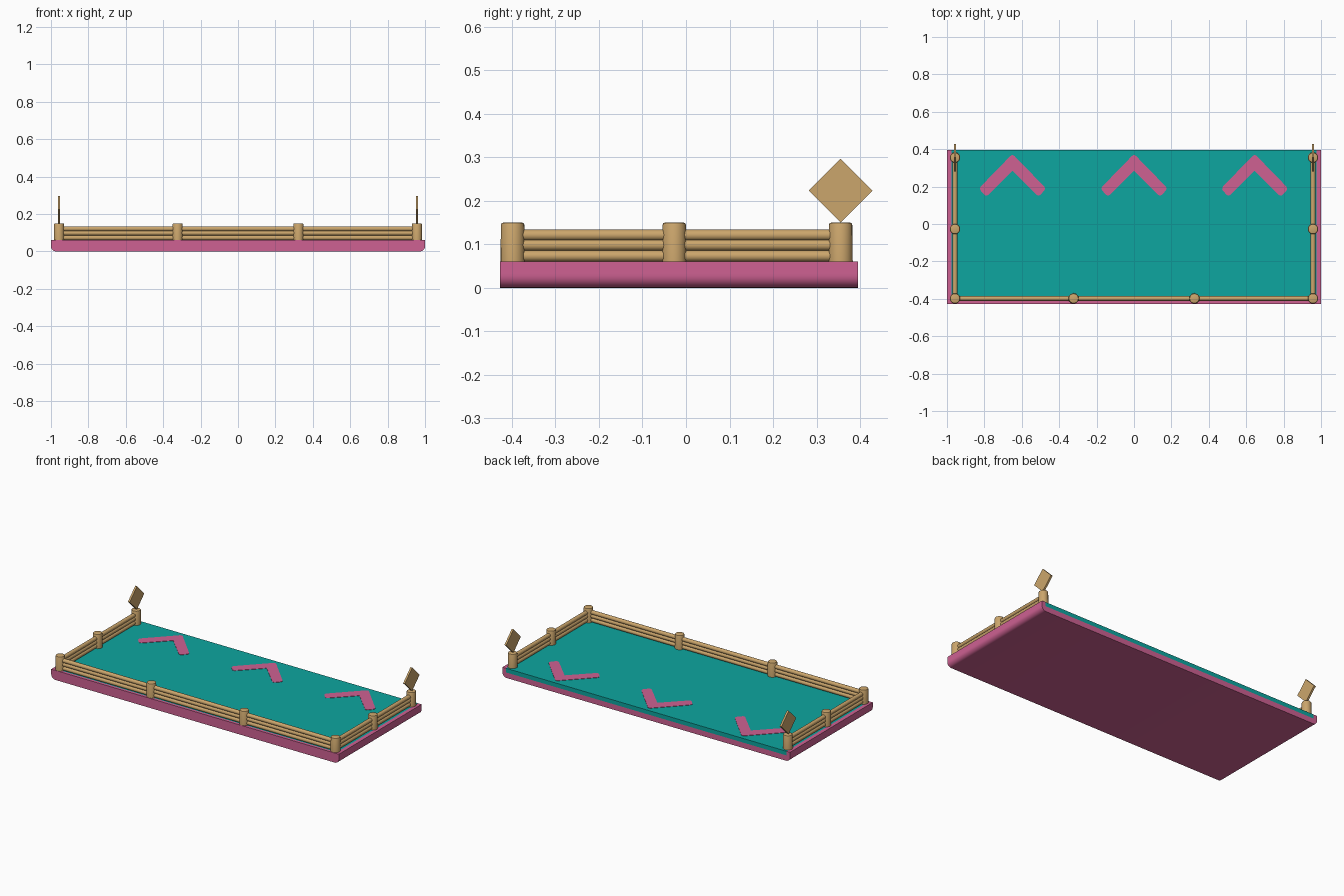
import bpy
import bmesh
import math
from mathutils import Vector

cube = bpy.data.objects.get("Cube")
if cube:
    bpy.data.objects.remove(cube, do_unlink=True)


def material(name, rgb):
    m = bpy.data.materials.new(name)
    m.use_nodes = True
    m.diffuse_color = (*rgb, 1)
    m.node_tree.nodes["Principled BSDF"].inputs["Base Color"].default_value = (*rgb, 1)
    return m


pink = material("pink", (0.62, 0.12, 0.29))
teal = material("teal", (0.004, 0.38, 0.35))
wood = material("tan wood", (0.60, 0.38, 0.15))


def finish(name, bm, mat, smooth=False):
    bmesh.ops.recalc_face_normals(bm, faces=bm.faces)
    mesh = bpy.data.meshes.new(name)
    bm.to_mesh(mesh)
    bm.free()
    mesh.materials.append(mat)
    ob = bpy.data.objects.new(name, mesh)
    bpy.context.collection.objects.link(ob)
    if smooth:
        bpy.ops.object.select_all(action="DESELECT")
        ob.select_set(True)
        bpy.context.view_layer.objects.active = ob
        bpy.ops.object.shade_smooth_by_angle(angle=math.radians(40))
    return ob


def prism(name, points, direction, mat, smooth=False):
    """Extrude a closed outline along a direction."""
    bm = bmesh.new()
    face = bm.faces.new([bm.verts.new(p) for p in points])
    new = bmesh.ops.extrude_face_region(bm, geom=[face])["geom"]
    verts = [v for v in new if isinstance(v, bmesh.types.BMVert)]
    bmesh.ops.translate(bm, verts=verts, vec=direction)
    return finish(name, bm, mat, smooth)


def box(name, x0, x1, y0, y1, z0, z1, mat):
    outline = [(x0, y0, z0), (x1, y0, z0), (x1, y1, z0), (x0, y1, z0)]
    return prism(name, outline, (0, 0, z1 - z0), mat)


def rod(name, start, end, r0, r1, mat, sides=16, bevel=0):
    """Round bar between two points, with optional softened far end."""
    a, b = Vector(start), Vector(end)
    bm = bmesh.new()
    bmesh.ops.create_cone(bm, cap_ends=True, segments=sides,
                          radius1=r0, radius2=r1, depth=(b - a).length)
    if bevel:
        rim = [e for e in bm.edges if all(v.co.z > 0 for v in e.verts)]
        bmesh.ops.bevel(bm, geom=rim, offset=bevel, segments=2,
                        affect="EDGES", profile=0.5)
    turn = (b - a).to_track_quat("Z", "Y").to_matrix()
    bmesh.ops.rotate(bm, verts=bm.verts, cent=(0, 0, 0), matrix=turn)
    bmesh.ops.translate(bm, verts=bm.verts, vec=(a + b) / 2)
    return finish(name, bm, mat, True)


FRONT, BACK, SEAM, DECK = -0.427, 0.395, 0.034, 0.06

# Lower base, rounded along the bottom of both ends
R = 0.028
arc = [math.radians(a) for a in range(0, 91, 15)]
right = [(1 - R + R * math.sin(a), FRONT, R - R * math.cos(a)) for a in arc]
left = [(-x, y, z) for x, y, z in reversed(right)]
prism("lower_base", right + [(1, FRONT, SEAM), (-1, FRONT, SEAM)] + left,
      (0, BACK - FRONT, 0), pink, True)

# Upper rim on three sides, and the floor inside it, open at the back
INNER = 0.975
box("front_rim", -1, 1, FRONT, -0.41, SEAM, DECK, pink)
box("left_rim", INNER, 1, -0.41, BACK, SEAM, DECK, pink)
box("right_rim", -1, -INNER, -0.41, BACK, SEAM, DECK, pink)
box("floor", -INNER, INNER, -0.41, BACK, SEAM, DECK, teal)

# Painted chevrons with softened corners
half = [(0, 0.375), (0.18, 0.19), (0.14, 0.145), (0, 0.285)]
outline = half + [(-x, y) for x, y in half[2:0:-1]]
for i, cx in enumerate((-0.65, 0, 0.645)):
    chevron = prism(f"chevron_{i + 1}", [(cx + x, y, DECK) for x, y in outline],
                    (0, 0, 0.002), pink)
    bm = bmesh.new()
    bm.from_mesh(chevron.data)
    corners = [e for e in bm.edges
               if abs(e.verts[0].co.z - e.verts[1].co.z) > 0.001
               and abs(e.verts[0].co.y - 0.285) > 0.001]
    bmesh.ops.bevel(bm, geom=corners, offset=0.016, segments=3,
                    affect="EDGES", profile=0.5)
    bm.to_mesh(chevron.data)
    bm.free()

# Fence line from the back right corner round the front to the back left
X, Y = 0.957, -0.398
stops = [(-X, 0.355), (-X, -0.027), (-X, Y), (-0.323, Y),
         (0.323, Y), (X, Y), (X, -0.027), (X, 0.355)]
for i, (x, y) in enumerate(stops):
    rod(f"post_{i + 1}", (x, y, DECK - 0.005), (x, y, 0.15),
        0.028, 0.027, wood, 20, 0.006)
for i, (a, b) in enumerate(zip(stops, stops[1:])):
    for j, z in enumerate((0.073, 0.098, 0.121)):
        rod(f"rail_{i + 1}_{j + 1}", (*a, z), (*b, z), 0.0128, 0.0128, wood, 12)

# Thin diamond boards standing on the back posts
D, T = 0.073, 0.006
for name, x in (("left_diamond", X), ("right_diamond", -X)):
    cy, cz = 0.355, 0.15 + D
    points = [(x - T, cy - D, cz), (x - T, cy, cz - D),
              (x - T, cy + D, cz), (x - T, cy, cz + D)]
    prism(name, points, (2 * T, 0, 0), wood)
